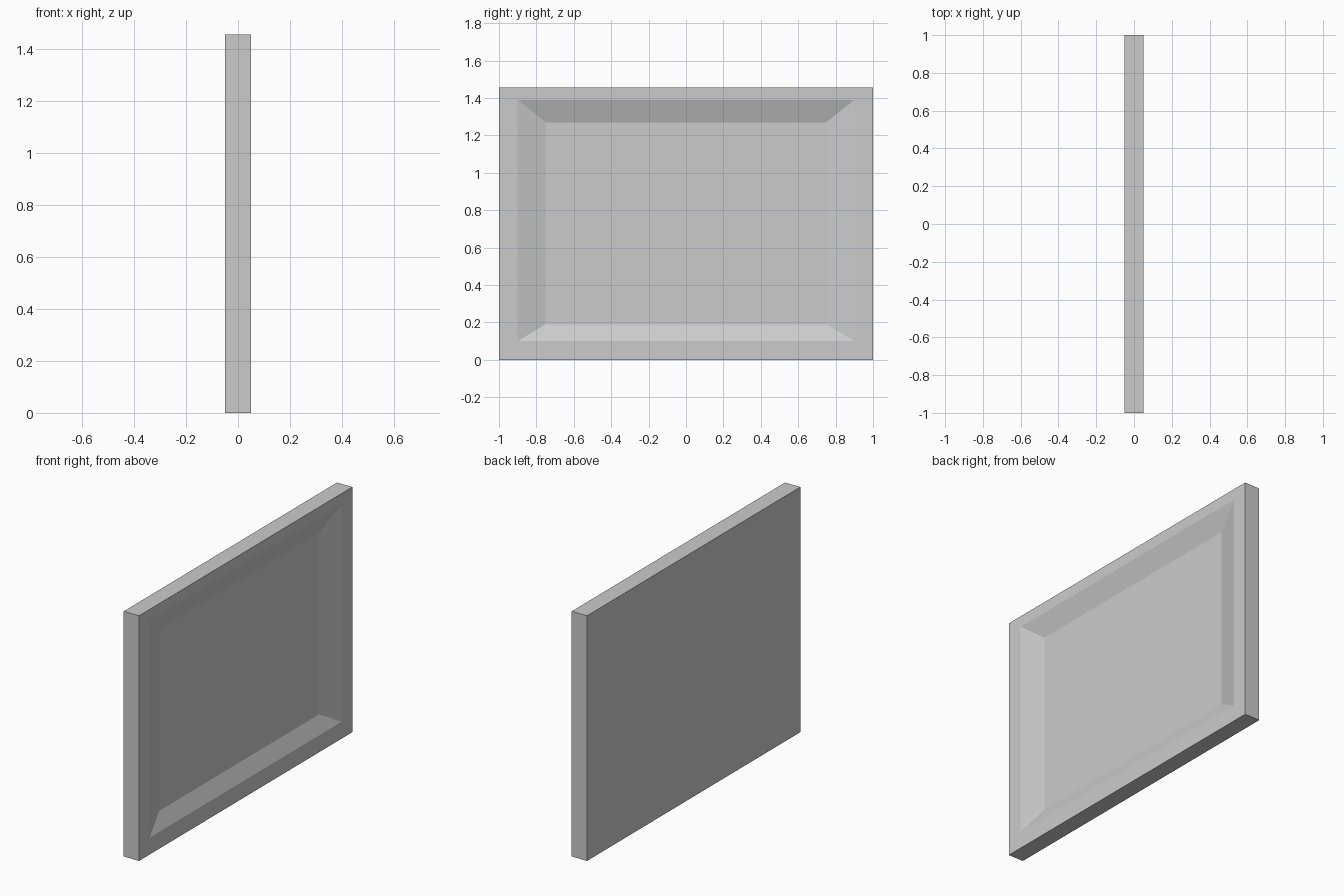
import bpy, bmesh

if "Cube" in bpy.data.objects:
    bpy.data.objects.remove(bpy.data.objects["Cube"])

HALF_T = 0.05     # half thickness of the panel
DEPTH = 0.043     # depth of the recess


def ring(bm, x, half_y, z0, z1):
    """Rectangular loop of vertices in a plane of constant x."""
    return [bm.verts.new((x, y, z)) for y, z in
            ((-half_y, z0), (half_y, z0), (half_y, z1), (-half_y, z1))]


bm = bmesh.new()

# Loops from the flat back, over the rim, down the sloped recess
loops = [
    ring(bm, -HALF_T, 1.0, 0.0, 1.455),
    ring(bm, HALF_T, 1.0, 0.0, 1.455),
    ring(bm, HALF_T, 0.9, 0.1, 1.39),
    ring(bm, HALF_T - DEPTH, 0.75, 0.19, 1.27),
]
for a, b in zip(loops, loops[1:]):
    for i in range(4):
        j = (i + 1) % 4
        bm.faces.new((a[i], a[j], b[j], b[i]))

# Flat back and recessed centre
bm.faces.new(loops[0][::-1])
bm.faces.new(loops[-1])
bmesh.ops.recalc_face_normals(bm, faces=bm.faces)

mesh = bpy.data.meshes.new("recessed_panel")
bm.to_mesh(mesh)
bm.free()
panel = bpy.data.objects.new("recessed_panel", mesh)
bpy.context.collection.objects.link(panel)
